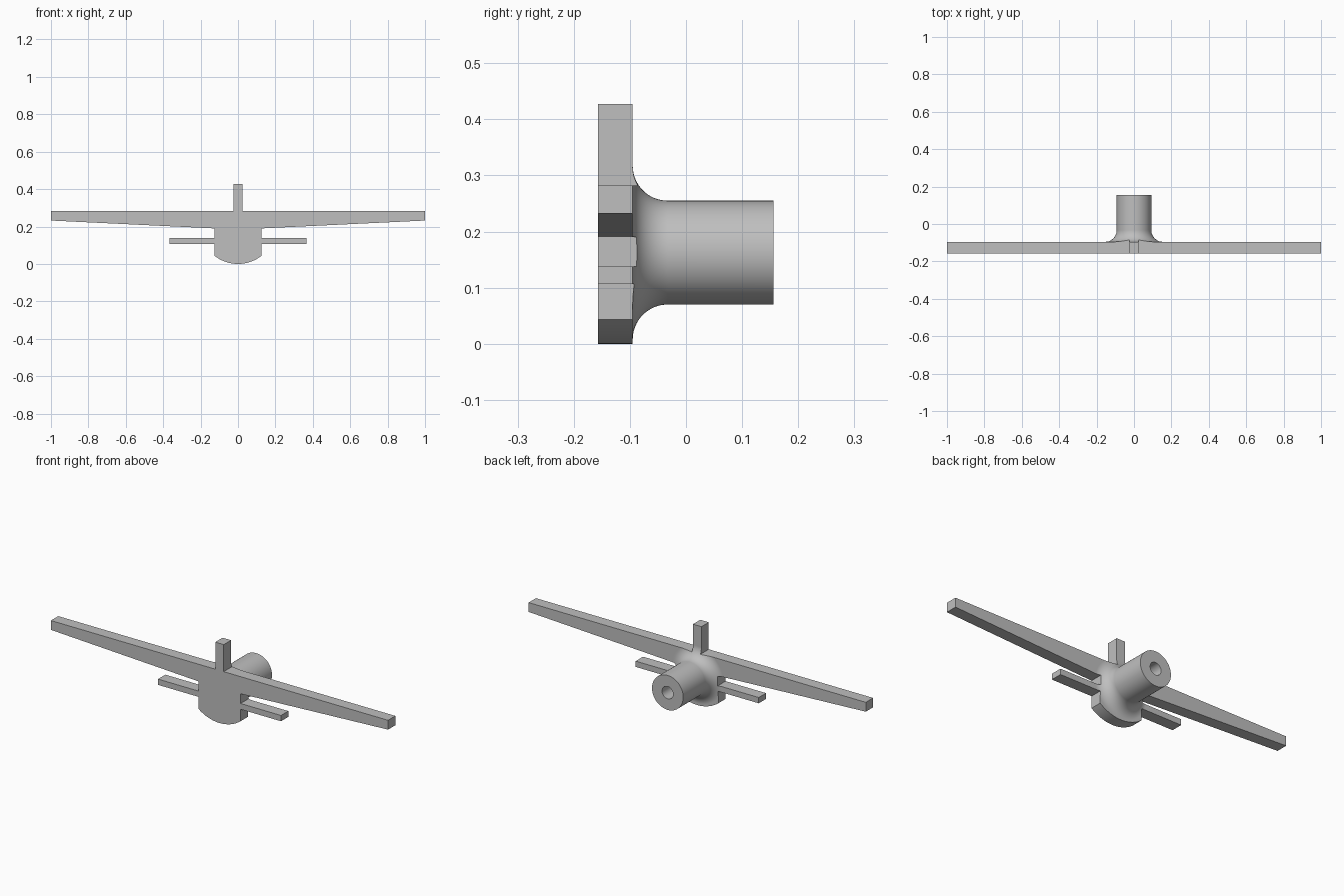
import bpy
import bmesh
from math import sin, cos, pi, asin, radians
from mathutils import Vector

cube = bpy.data.objects.get("Cube")
if cube:
    bpy.data.objects.remove(cube, do_unlink=True)

FRONT, PLATE_BACK, TUBE_END = -0.157, -0.095, 0.156
AXIS_Z, TUBE_R, HOLE_R, FILLET = 0.1625, 0.0925, 0.033, 0.0625


def finish(bm, name):
    bmesh.ops.recalc_face_normals(bm, faces=bm.faces)
    mesh = bpy.data.meshes.new(name)
    bm.to_mesh(mesh)
    bm.free()
    obj = bpy.data.objects.new(name, mesh)
    bpy.context.collection.objects.link(obj)
    return obj


def extrude_outline(name, points, y0, y1):
    bm = bmesh.new()
    face = bm.faces.new([bm.verts.new((x, y0, z)) for x, z in points])
    out = bmesh.ops.extrude_face_region(bm, geom=[face])["geom"]
    verts = [v for v in out if isinstance(v, bmesh.types.BMVert)]
    bmesh.ops.translate(bm, verts=verts, vec=(0, y1 - y0, 0))
    return finish(bm, name)


def revolve(name, profile, steps):
    bm = bmesh.new()
    verts = [bm.verts.new((r, y, AXIS_Z)) for r, y in profile]
    edges = [bm.edges.new(pair) for pair in zip(verts, verts[1:])]
    bmesh.ops.spin(bm, geom=verts + edges, cent=(0, 0, AXIS_Z), axis=(0, 1, 0),
                   angle=2 * pi, steps=steps, use_duplicate=False)
    bmesh.ops.remove_doubles(bm, verts=bm.verts, dist=1e-5)
    return finish(bm, name)


# Half outline of the aircraft: fin, tapered wing, tailplane, body side
half = [(0.025, 0.427), (0.025, 0.282), (1.0, 0.282), (1.0, 0.232),
        (0.125, 0.19), (0.125, 0.138), (0.365, 0.138), (0.365, 0.107),
        (0.125, 0.107)]
# Rounded belly
belly_r = 0.203
sweep = asin(0.125 / belly_r)
half += [(belly_r * sin(a), belly_r * (1 - cos(a)))
         for a in (sweep * (1 - i / 12) for i in range(12))]
outline = half + [(0, 0)] + [(-x, z) for x, z in reversed(half)]
body = extrude_outline("aircraft_plate_with_socket", outline, FRONT, 0.3)

# Revolved envelope: wide plate zone, concave flare, tube and blind bore
profile = [(0, -0.3), (1.3, -0.3), (1.3, PLATE_BACK)]
for i in range(17):
    a = pi / 2 * i / 16
    profile.append((TUBE_R + FILLET * (1 - sin(a)),
                    PLATE_BACK + FILLET * (1 - cos(a))))
profile += [(TUBE_R, TUBE_END), (HOLE_R, TUBE_END),
            (HOLE_R, PLATE_BACK), (0, PLATE_BACK)]
envelope = revolve("socket_envelope", profile, 96)
envelope.hide_render = True

# Trim the outline solid to the envelope
mod = body.modifiers.new("trim", "BOOLEAN")
mod.operation = "INTERSECT"
mod.solver = "EXACT"
mod.object = envelope
bpy.ops.object.select_all(action="DESELECT")
bpy.context.view_layer.objects.active = body
body.select_set(True)
bpy.ops.object.modifier_apply(modifier=mod.name)
bpy.data.objects.remove(envelope, do_unlink=True)

# Merge leftover flat splits
bm = bmesh.new()
bm.from_mesh(body.data)
bmesh.ops.remove_doubles(bm, verts=bm.verts, dist=1e-5)
bmesh.ops.dissolve_limit(bm, angle_limit=radians(0.2), verts=bm.verts, edges=bm.edges)
bm.to_mesh(body.data)
bm.free()

# Single grey material
grey = bpy.data.materials.new("plain_grey")
grey.use_nodes = True
colour = (0.52, 0.52, 0.52, 1)
grey.diffuse_color = colour
grey.node_tree.nodes["Principled BSDF"].inputs["Base Color"].default_value = colour
body.data.materials.clear()
body.data.materials.append(grey)

# Smooth tube and flare, crisp plate edges
bpy.ops.object.shade_smooth_by_angle(angle=radians(30))
normals = body.modifiers.new("flat_face_normals", "WEIGHTED_NORMAL")
normals.keep_sharp = True
